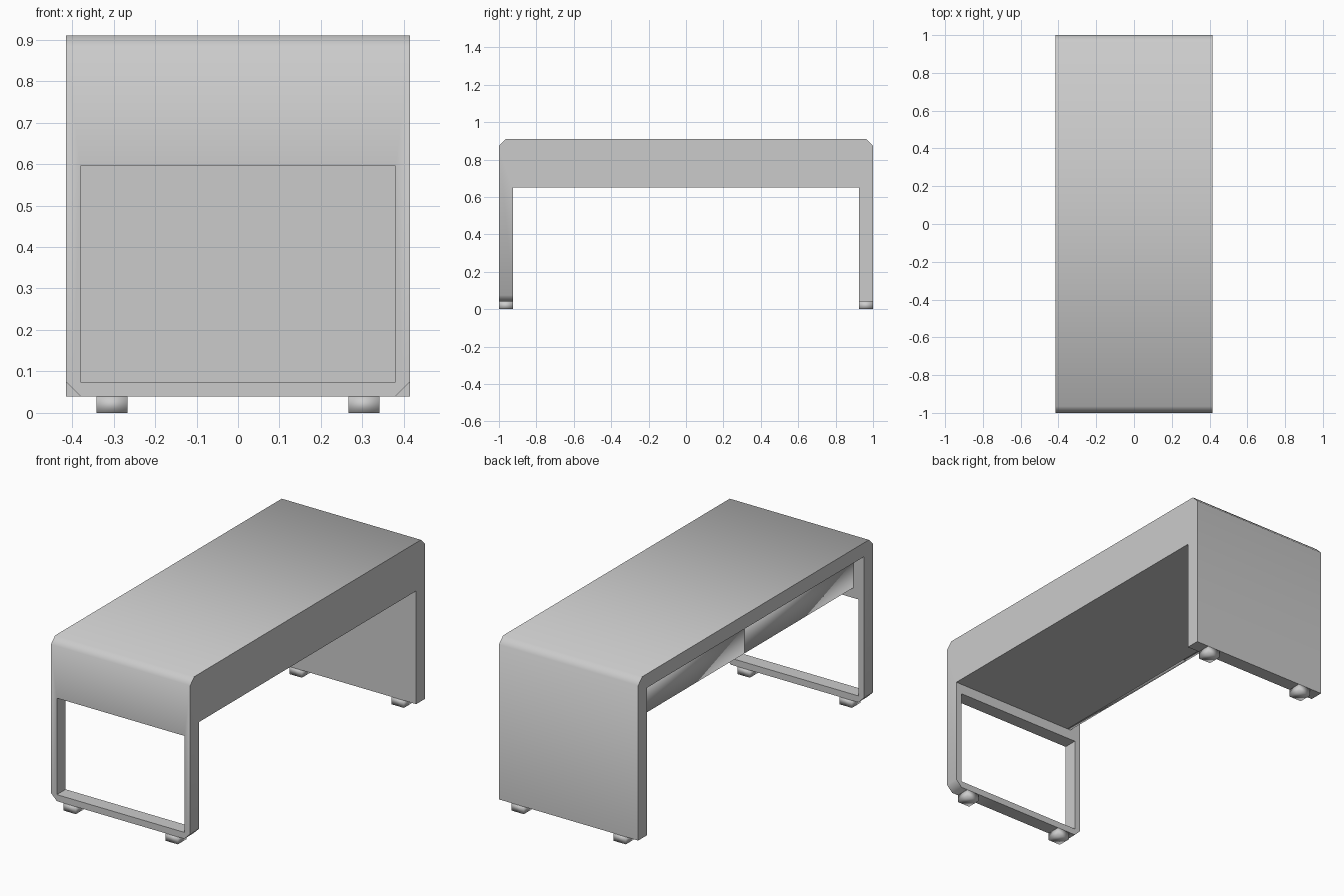
import bpy, bmesh, math
from mathutils import Vector

if "Cube" in bpy.data.objects:
    bpy.data.objects.remove(bpy.data.objects["Cube"], do_unlink=True)

W, L, H = 0.415, 1.0, 0.91      # half width, half length, height
T, FOOT, CH = 0.075, 0.04, 0.035  # panel thickness, foot height, chamfer

grey = bpy.data.materials.new("soft_grey")
grey.use_nodes = True
colour = (0.6, 0.6, 0.6, 1)
grey.diffuse_color = colour
grey.node_tree.nodes["Principled BSDF"].inputs["Base Color"].default_value = colour


def prism(name, outline, axis, start, end):
    """Extrude an outline along x (outline in y,z) or y (outline in x,z)."""
    bm = bmesh.new()
    place = (lambda a, b: (start, a, b)) if axis == "x" else (lambda a, b: (a, start, b))
    face = bm.faces.new([bm.verts.new(place(a, b)) for a, b in outline])
    new = bmesh.ops.extrude_face_region(bm, geom=[face])["geom"]
    shift = Vector((end - start, 0, 0) if axis == "x" else (0, end - start, 0))
    bmesh.ops.translate(bm, vec=shift, verts=[v for v in new if isinstance(v, bmesh.types.BMVert)])
    bmesh.ops.recalc_face_normals(bm, faces=bm.faces)
    mesh = bpy.data.meshes.new(name)
    bm.to_mesh(mesh)
    bm.free()
    obj = bpy.data.objects.new(name, mesh)
    bpy.context.collection.objects.link(obj)
    mesh.materials.append(grey)
    return obj


def box(name, x0, x1, y0, y1, z0, z1):
    return prism(name, [(y0, z0), (y1, z0), (y1, z1), (y0, z1)], "x", x0, x1)


def activate(obj):
    bpy.ops.object.select_all(action="DESELECT")
    obj.select_set(True)
    bpy.context.view_layer.objects.active = obj


def smooth(obj, degrees):
    activate(obj)
    bpy.ops.object.shade_smooth_by_angle(angle=math.radians(degrees))


def cut(obj, cutter):
    mod = obj.modifiers.new("cut", "BOOLEAN")
    mod.operation = "DIFFERENCE"
    mod.solver = "EXACT"
    mod.object = cutter
    activate(obj)
    bpy.ops.object.modifier_apply(modifier=mod.name)
    bpy.data.objects.remove(cutter, do_unlink=True)


# Desk body: top, deep apron and both end panels in one side profile
inner, under = L - T, 0.65
half = [(inner, under), (inner, FOOT), (L, FOOT), (L, H - CH), (L - CH, H)]
body = prism("desk_body", half + [(-y, z) for y, z in reversed(half)], "x", -W, W)

# Window in the front end panel, and its chamfered lower corners
cut(body, box("opening_cutter", -0.38, 0.38, -L - 0.1, -inner + 0.02, 0.075, 0.595))
for s in (-1, 1):
    e = 0.02
    corner = [(s * (W + e), FOOT + CH + e), (s * (W - CH - e), FOOT - e), (s * (W + e), FOOT - e)]
    cut(body, prism("corner_cutter", corner, "y", -L - 0.1, -inner + 0.02))

# Recess along the seated side, leaving the top overhanging
front_x, back_x, ceiling = -0.35, -0.33, H - T
cut(body, box("recess_cutter", -W - 0.1, back_x, -inner, inner, under - 0.1, ceiling))
smooth(body, 50)

# Two softly shaded drawer fronts
for name, y0, y1 in (("front_drawer", -inner, -0.002), ("back_drawer", 0.002, inner)):
    smooth(box(name, front_x, back_x, y0, y1, under, ceiling), 180)

# Four feet
for end, sy in (("front", -1), ("back", 1)):
    for side, sx in (("left", 1), ("right", -1)):
        y = sy * (L - T / 2)
        x = sx * 0.304
        h = T / 2
        smooth(box(f"{end}_{side}_foot", x - h, x + h, y - h, y + h, 0, FOOT), 180)
